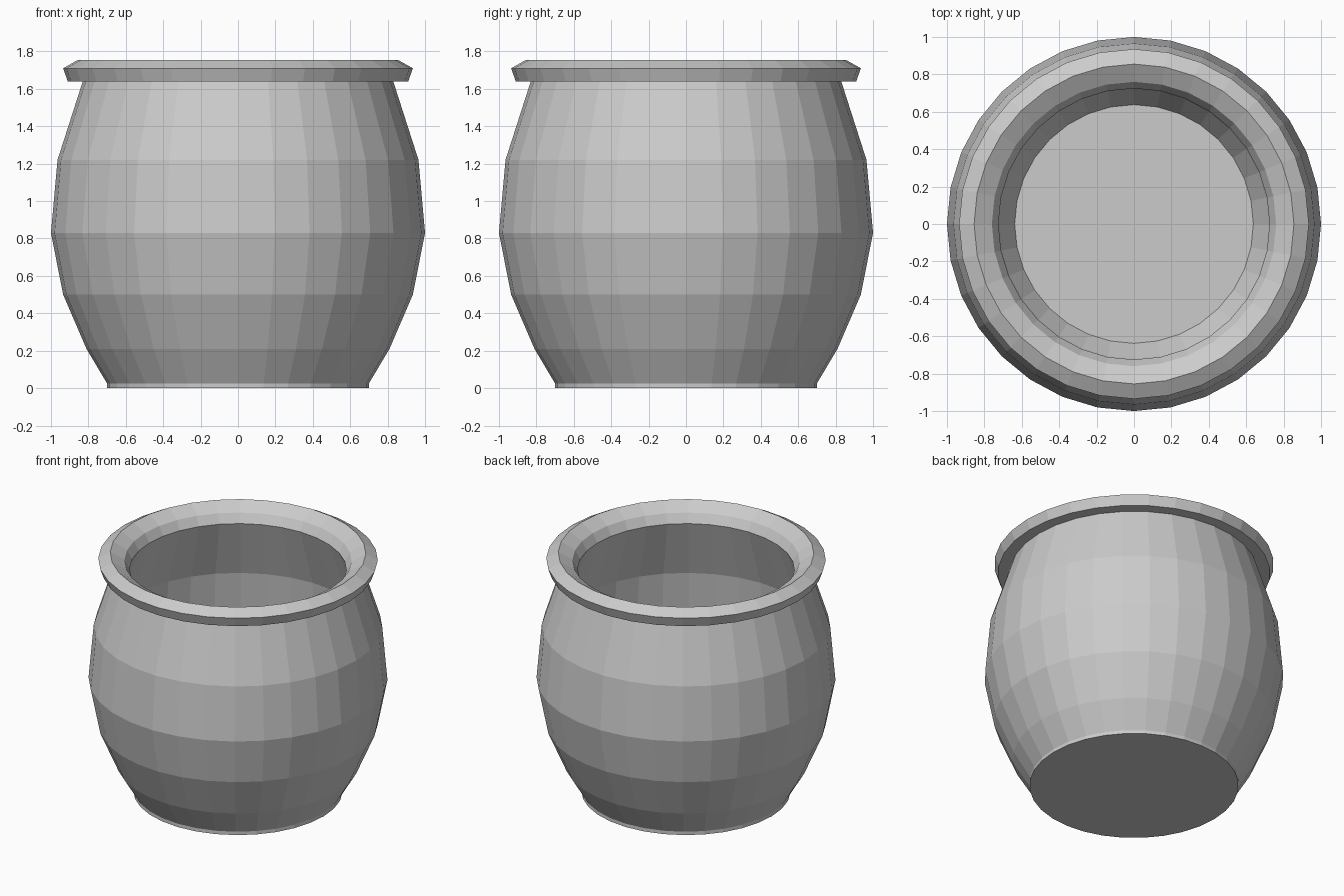
import bpy
import bmesh
import math

if "Cube" in bpy.data.objects:
    bpy.data.objects.remove(bpy.data.objects["Cube"])

SIDES = 32

# Closed pot profile (radius, height): outside upward, over the lip, down the inside
profile = [
    (0.70, 0.0), (0.70, 0.025), (0.81, 0.21), (0.935, 0.50), (1.0, 0.83),
    (0.965, 1.22), (0.83, 1.64),                                # outer wall
    (0.91, 1.64), (0.935, 1.71), (0.855, 1.755),                # lip
    (0.76, 1.70), (0.725, 1.635),                               # mouth
    (0.867, 1.205), (0.90, 0.835), (0.838, 0.53), (0.72, 0.255),
    (0.638, 0.115),                                             # inner wall
]


def lathe(name, points, sides):
    bm = bmesh.new()
    rings = []
    for r, z in points:
        rings.append([bm.verts.new((r * math.cos(2 * math.pi * i / sides),
                                    r * math.sin(2 * math.pi * i / sides), z))
                      for i in range(sides)])
    for a, b in zip(rings, rings[1:]):
        for i in range(sides):
            j = (i + 1) % sides
            bm.faces.new((a[i], a[j], b[j], b[i]))
    # Underside and inner floor
    bm.faces.new(rings[0][::-1])
    bm.faces.new(rings[-1])
    bmesh.ops.recalc_face_normals(bm, faces=bm.faces)
    mesh = bpy.data.meshes.new(name)
    bm.to_mesh(mesh)
    bm.free()
    obj = bpy.data.objects.new(name, mesh)
    bpy.context.collection.objects.link(obj)
    return obj


lathe("pot", profile, SIDES)
